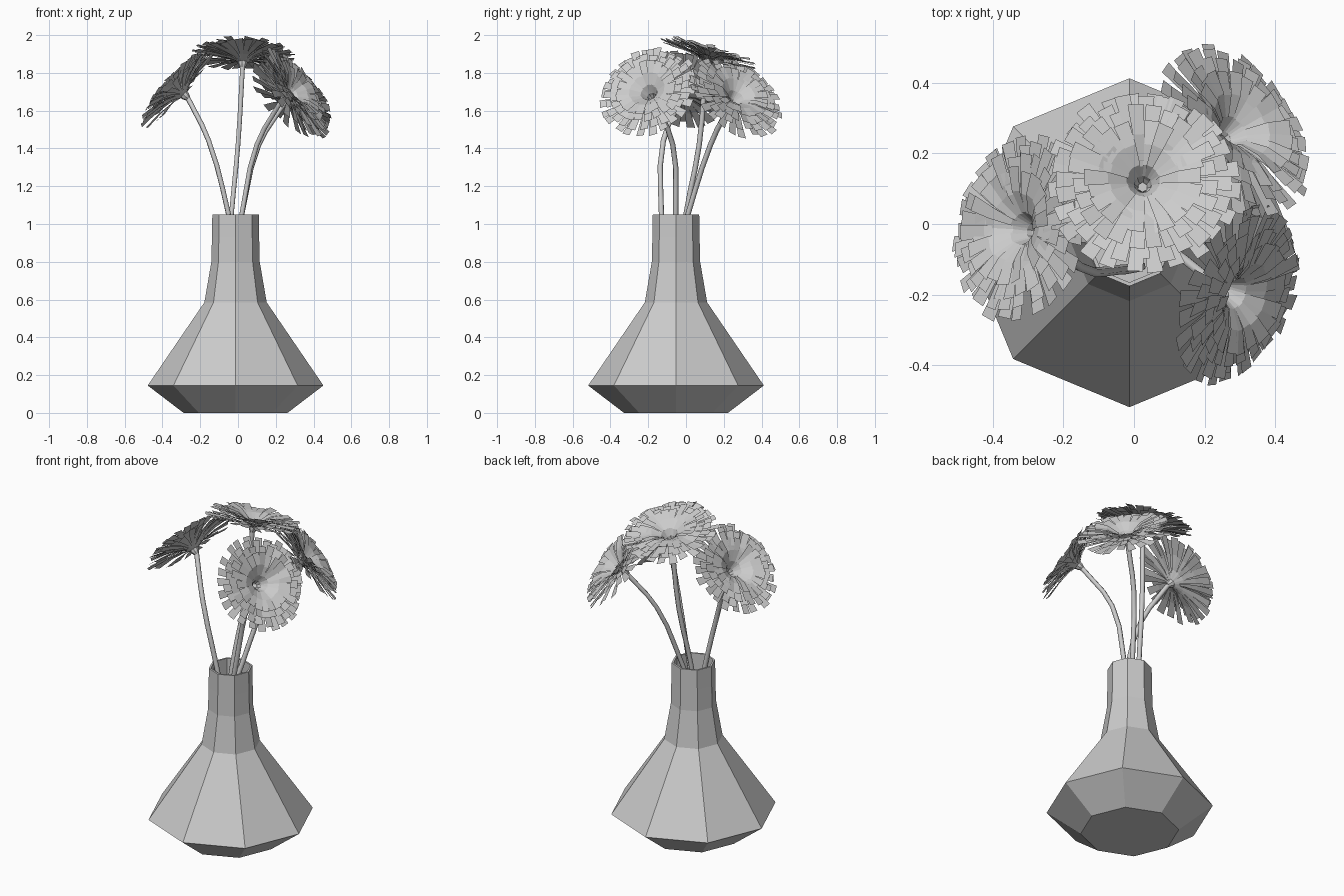
import bpy, bmesh, math, random
from mathutils import Vector

if "Cube" in bpy.data.objects:
    bpy.data.objects.remove(bpy.data.objects["Cube"])

random.seed(4)


def finish(name, bm, location=(0, 0, 0)):
    mesh = bpy.data.meshes.new(name)
    bm.to_mesh(mesh)
    bm.free()
    ob = bpy.data.objects.new(name, mesh)
    ob.location = location
    bpy.context.collection.objects.link(ob)
    return ob


def lathe(name, profile, sides, location, cap_start=False):
    bm = bmesh.new()
    rings = []
    for r, z in profile:
        rings.append([bm.verts.new((r * math.cos(2 * math.pi * i / sides),
                                    r * math.sin(2 * math.pi * i / sides), z))
                      for i in range(sides)])
    for a, b in zip(rings, rings[1:]):
        for i in range(sides):
            j = (i + 1) % sides
            bm.faces.new((a[i], a[j], b[j], b[i]))
    if cap_start:
        bm.faces.new(rings[0][::-1])
    return finish(name, bm, location)


def orient(ob, normal):
    ob.rotation_mode = 'QUATERNION'
    ob.rotation_quaternion = Vector(normal).to_track_quat('Z', 'Y')


def stem(name, points):
    curve = bpy.data.curves.new(name, 'CURVE')
    curve.dimensions = '3D'
    curve.bevel_depth = 0.014
    curve.bevel_resolution = 1
    curve.resolution_u = 3
    curve.use_fill_caps = True
    spline = curve.splines.new('BEZIER')
    spline.bezier_points.add(len(points) - 1)
    for p, co in zip(spline.bezier_points, points):
        p.co = co
        p.handle_left_type = p.handle_right_type = 'AUTO'
    ob = bpy.data.objects.new(name, curve)
    bpy.context.collection.objects.link(ob)


def petals(name, base, normal, depth):
    # rows of blunt petals: the outer row is flattest, inner rows cup upward
    bm = bmesh.new()
    rows = [(24, 0.268, 0.050), (24, 0.245, 0.075), (24, 0.210, 0.092), (22, 0.165, 0.098)]
    for k, (count, reach, height) in enumerate(rows):
        for i in range(count):
            ang = 2 * math.pi * (i + 0.5 * (k % 2)) / count + random.uniform(-0.04, 0.04)
            out = Vector((math.cos(ang), math.sin(ang), 0))
            side = Vector((-out.y, out.x, 0))
            length = reach * random.uniform(0.95, 1.04)
            lift = depth * height + random.uniform(-0.012, 0.012)
            twist = random.uniform(-0.005, 0.005)
            stations = [(0.024, 0.008, 0.007), (0.28 * length, 0.42 * lift + 0.008, 0.019),
                        (0.6 * length, 0.80 * lift + 0.004, 0.034), (length, lift, 0.046)]
            prev = None
            for r, h, w in stations:
                t = twist * r / length
                mid = out * r + Vector((0, 0, h))
                pair = (bm.verts.new(mid - side * w / 2 - Vector((0, 0, t))),
                        bm.verts.new(mid + side * w / 2 + Vector((0, 0, t))))
                if prev:
                    bm.faces.new((prev[0], pair[0], pair[1], prev[1]))
                prev = pair
    ob = finish(name, bm, base)
    orient(ob, normal)


# Octagonal vase with a hollow neck
lathe("vase", [(0.275, 0), (0.465, 0.145), (0.165, 0.585), (0.128, 0.80), (0.125, 0.93),
               (0.123, 1.05), (0.112, 1.05), (0.114, 0.80), (0.147, 0.585)],
      8, (-0.013, -0.053, 0), cap_start=True)

# Flowers: head base, facing direction, cup depth, stem path below the head
flowers = {
    "left": ((-0.28, -0.02, 1.68), (-0.72, 0.14, 0.67), 1.0,
             [(0.02, -0.12, 0.7), (-0.05, -0.13, 1.05), (-0.155, -0.12, 1.44)]),
    "top": ((0.025, 0.11, 1.85), (0.04, 0.29, 0.95), 0.85,
            [(-0.06, -0.04, 0.7), (-0.035, 0.0, 1.05), (0.0, 0.07, 1.42)]),
    "front_right": ((0.25, -0.18, 1.67), (0.78, -0.32, 0.52), 1.0,
                    [(-0.05, -0.05, 0.7), (0.02, -0.055, 1.05), (0.10, -0.07, 1.42)]),
    "back_right": ((0.25, 0.24, 1.64), (0.62, 0.47, 0.63), 1.0,
                   [(-0.06, -0.09, 0.7), (0.02, 0.01, 1.05), (0.11, 0.13, 1.42)]),
}
for label, (base, normal, depth, path) in flowers.items():
    # the stem stops just short of the open centre of the head
    tip = Vector(base) - 0.02 * Vector(normal)
    stem(label + "_stem", path + [tip])
    petals(label + "_petals", base, normal, depth)
    # small cup joining stem and petals
    cup = lathe(label + "_calyx", [(0.014, -0.024), (0.022, -0.008), (0.026, 0.008)], 8, base)
    orient(cup, normal)
